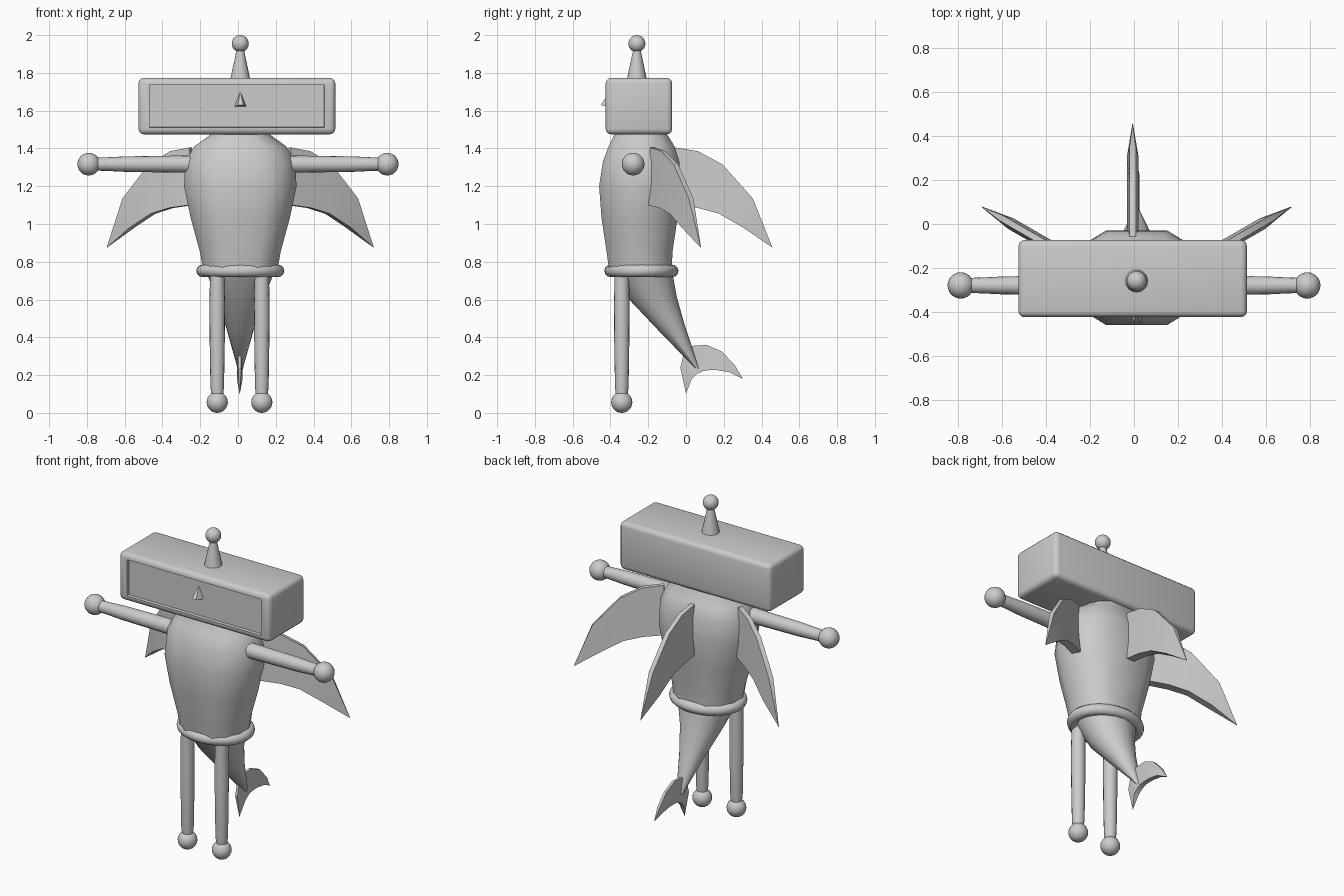
import bpy, bmesh, math
from mathutils import Vector

if "Cube" in bpy.data.objects:
    bpy.data.objects.remove(bpy.data.objects["Cube"])

CX = 0.012  # body centre line


def finish(name, bm, smooth=None):
    bmesh.ops.recalc_face_normals(bm, faces=bm.faces)
    me = bpy.data.meshes.new(name)
    bm.to_mesh(me)
    bm.free()
    ob = bpy.data.objects.new(name, me)
    bpy.context.collection.objects.link(ob)
    if smooth:
        me.shade_smooth()
        me.set_sharp_from_angle(angle=math.radians(smooth))
    return ob


def loft(name, rings, smooth=None, closed=False):
    """Skin a list of equal-length point rings, capping the ends."""
    bm = bmesh.new()
    vs = [[bm.verts.new(p) for p in r] for r in rings]
    n = len(vs[0])
    pairs = list(zip(vs, vs[1:])) + ([(vs[-1], vs[0])] if closed else [])
    for a, b in pairs:
        for i in range(n):
            j = (i + 1) % n
            bm.faces.new((a[i], a[j], b[j], b[i]))
    if not closed:
        bm.faces.new(vs[0])
        bm.faces.new(vs[-1])
    return finish(name, bm, smooth)


def rod(name, origin, axis, profile, n=16):
    """Round bar along an axis from (distance, radius) pairs."""
    axis = Vector(axis)
    u = axis.orthogonal().normalized()
    v = axis.cross(u)
    angs = [math.tau * i / n for i in range(n)]
    loft(name, [[Vector(origin) + axis * d + (u * math.cos(a) + v * math.sin(a)) * r
                 for a in angs] for d, r in profile], 40)


def ball(name, loc, r):
    bm = bmesh.new()
    bmesh.ops.create_uvsphere(bm, u_segments=24, v_segments=14, radius=r)
    bmesh.ops.translate(bm, verts=bm.verts, vec=loc)
    finish(name, bm, 60)


def blade(name, origin, angle, upper, lower, t_up, t_low):
    """Thin fin standing in a vertical plane, from paired edge curves of (out, z)."""
    d = Vector((math.cos(angle), math.sin(angle), 0))
    s = Vector((-d.y, d.x, 0))
    rings = []
    for i, (a, b) in enumerate(zip(upper, lower)):
        k = 0.05 if a == b else 1
        pa = Vector((*origin, a[1])) + d * a[0]
        pb = Vector((*origin, b[1])) + d * b[0]
        if a == b:
            pa.z += 0.002
        rings.append([pa + s * t_up * k, pb + s * t_low * k, pb - s * t_low * k, pa - s * t_up * k])
    loft(name, rings, 25)


# Head: rounded box with a shallow screen recess
bm = bmesh.new()
bmesh.ops.create_cube(bm, size=1)
bmesh.ops.scale(bm, verts=bm.verts, vec=(1.042, 0.352, 0.298))
bmesh.ops.bevel(bm, geom=bm.edges[:], offset=0.028, segments=3, profile=0.5, affect='EDGES')
bm.normal_update()
front = max((f for f in bm.faces if f.normal.y < -0.99), key=lambda f: f.calc_area())
bmesh.ops.inset_region(bm, faces=[front], thickness=0.004)
for v in front.verts:
    v.co.x = math.copysign(0.463, v.co.x)
    v.co.z = math.copysign(0.113, v.co.z)
bm.normal_update()
bmesh.ops.inset_region(bm, faces=[front], thickness=0.002, depth=-0.02)
bmesh.ops.translate(bm, verts=bm.verts, vec=(-0.006, -0.249, 1.624))
finish("head", bm, 35)

# Nose: small faceted wedge
bm = bmesh.new()
for p in ((0, -0.40, 1.705), (-0.034, -0.40, 1.62), (0.034, -0.40, 1.62),
          (-0.012, -0.452, 1.63), (0.016, -0.452, 1.63)):
    bm.verts.new((p[0] + CX, p[1], p[2]))
bmesh.ops.convex_hull(bm, input=bm.verts)
finish("nose", bm)

# Antenna
rod("antenna_stem", (CX, -0.26, 1.76), (0, 0, 1), [(0, 0.054), (0.16, 0.02)])
ball("antenna_ball", (CX, -0.26, 1.955), 0.045)

# Torso: twelve-sided section along (z, half width, front y, back y)
quarter = [(1, 0.27), (0.8, 0.72), (0.47, 1)]
half = quarter + [(-x, y) for x, y in reversed(quarter)]
section = half + [(-x, -y) for x, y in half]
body = [(0.74, 0.195, -0.405, -0.075), (0.85, 0.213, -0.42, -0.072), (1.03, 0.262, -0.447, -0.045),
        (1.2, 0.298, -0.46, -0.03), (1.33, 0.29, -0.44, -0.035), (1.41, 0.245, -0.41, -0.06),
        (1.475, 0.155, -0.378, -0.1), (1.5, 0.15, -0.375, -0.1)]
loft("torso", [[(CX + w * x, (f + b) / 2 + (b - f) / 2 * y, z) for x, y in section]
               for z, w, f, b in body], 50)

# Belt ring
rings = []
for i in range(36):
    a = math.tau * i / 36
    rings.append([(CX + math.cos(a) * (0.2 + 0.033 * math.cos(q)),
                   -0.236 + math.sin(a) * (0.163 + 0.033 * math.cos(q)),
                   0.752 + 0.033 * math.sin(q)) for q in [math.tau * k / 12 for k in range(12)]])
loft("belt", rings, 60, closed=True)

# Arms and legs with ball ends
for side, s in (("left", -1), ("right", 1)):
    rod(side + "_arm", (s * 0.24 + CX / 2, -0.28, 1.317), (s, 0, 0),
        [(0, 0.046), (0.22, 0.043), (0.36, 0.041), (0.46, 0.036), (0.53, 0.034)])
    ball(side + "_hand", (s * 0.79, -0.28, 1.317), 0.06)
    x = CX - 0.004 + s * 0.118
    rod(side + "_leg", (x, -0.34, 0.08), (0, 0, 1),
        [(0, 0.03), (0.06, 0.036), (0.3, 0.04), (0.5, 0.041), (0.67, 0.038)])
    ball(side + "_foot", (x, -0.34, 0.056), 0.056)

# Tail: tapering loft from (front y, z), (back y, z), half width
tail = [((-0.40, 0.76), (-0.075, 0.76), 0.185), ((-0.31, 0.61), (-0.05, 0.62), 0.13),
        ((-0.14, 0.43), (-0.01, 0.475), 0.075), ((0.045, 0.24), (0.072, 0.23), 0.014)]
rings = []
for (fy, fz), (by, bz), w in tail:
    rings.append([(CX + w * math.sin(a), (fy + by) / 2 - (by - fy) / 2 * math.cos(a),
                   (fz + bz) / 2 - (bz - fz) / 2 * math.cos(a))
                  for a in [math.tau * k / 16 for k in range(16)]])
loft("tail", rings, 50)

# Tail fluke: crescent
outer = [(0, 0.1), (-0.03, 0.24), (-0.015, 0.3), (0.035, 0.355), (0.11, 0.36),
         (0.19, 0.325), (0.26, 0.25), (0.3, 0.18)]
inner = [(0, 0.1), (0.03, 0.18), (0.055, 0.205), (0.09, 0.222), (0.125, 0.226),
         (0.165, 0.226), (0.23, 0.215), (0.3, 0.18)]
blade("tail_fluke", (0.009, 0), math.pi / 2, outer, inner, 0.008, 0.015)

# Back fin and two side fins share one shape
upper = [(0, 1.405), (0.12, 1.385), (0.25, 1.315), (0.41, 1.135), (0.513, 0.875)]
lower = [(0, 1.10), (0.12, 1.085), (0.23, 1.055), (0.36, 0.98), (0.513, 0.875)]
blade("back_fin", (-0.006, -0.056), math.pi / 2, upper, lower, 0.014, 0.027)
blade("right_fin", (CX + 0.262, -0.178), math.radians(30), upper, lower, 0.014, 0.027)
blade("left_fin", (CX - 0.262, -0.178), math.radians(150), upper, lower, 0.014, 0.027)
